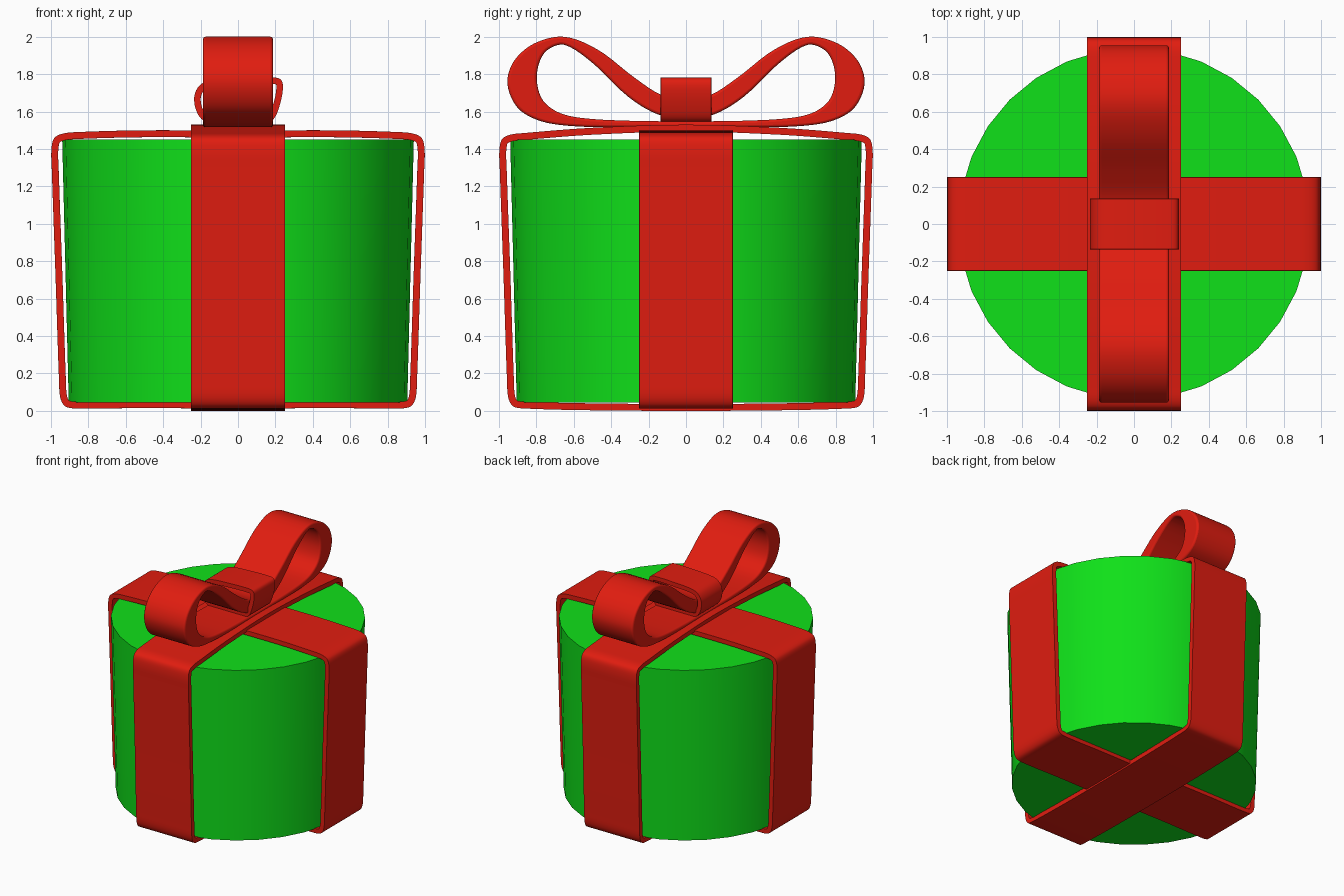
import bpy, bmesh, math
from mathutils import Vector

if "Cube" in bpy.data.objects:
    bpy.data.objects.remove(bpy.data.objects["Cube"])


def material(name, rgb):
    m = bpy.data.materials.new(name)
    m.diffuse_color = (*rgb, 1)
    m.use_nodes = True
    m.node_tree.nodes["Principled BSDF"].inputs["Base Color"].default_value = m.diffuse_color
    return m


RED = material("ribbon_red", (0.75, 0.012, 0.005))
GREEN = material("box_green", (0.005, 0.75, 0.01))


def finish(bm, name, mat, angle, bevel=0):
    bmesh.ops.recalc_face_normals(bm, faces=bm.faces[:])
    me = bpy.data.meshes.new(name)
    bm.to_mesh(me)
    bm.free()
    ob = bpy.data.objects.new(name, me)
    bpy.context.collection.objects.link(ob)
    me.materials.append(mat)
    if bevel:
        mod = ob.modifiers.new("soft_edges", 'BEVEL')
        mod.width, mod.segments = bevel, 3
        mod.limit_method, mod.angle_limit = 'ANGLE', math.radians(55)
    bpy.ops.object.select_all(action='DESELECT')
    ob.select_set(True)
    bpy.context.view_layer.objects.active = ob
    bpy.ops.object.shade_smooth_by_angle(angle=math.radians(angle))
    return ob


def mirrored(half):
    """Close a half outline that starts and ends on the centre line."""
    return half + [(-u, z) for u, z in half[-2:0:-1]]


def smooth_loop(points, steps=5):
    """Closed Hermite curve with chord-length tangents."""
    p = [Vector(q) for q in points]
    n = len(p)
    d = [(p[(i + 1) % n] - p[i]).length for i in range(n)]
    tan = [(p[(i + 1) % n] - p[i - 1]) / (d[i] + d[i - 1]) for i in range(n)]
    out = []
    for i in range(n):
        a, b = p[i], p[(i + 1) % n]
        ta, tb = tan[i] * d[i], tan[(i + 1) % n] * d[i]
        for s in range(steps):
            t = s / steps
            out.append(a * (2*t**3 - 3*t**2 + 1) + ta * (t**3 - 2*t**2 + t)
                       + b * (3*t**2 - 2*t**3) + tb * (t**3 - t**2))
    return out


def inset(loop, thickness):
    """Offset a counter-clockwise loop inwards."""
    res = []
    for i, q in enumerate(loop):
        t = (loop[(i + 1) % len(loop)] - loop[i - 1]).normalized()
        res.append(q + Vector((-t.y, t.x)) * thickness)
    return res


def band(name, outer, inner, half_width, along_y, bevel):
    """Flat strip bent around a closed loop in the xz or yz plane."""
    bm = bmesh.new()

    def ring(loop, w):
        return [bm.verts.new((w, q.x, q.y) if along_y else (q.x, w, q.y)) for q in loop]

    rings = [ring(outer, -half_width), ring(outer, half_width),
             ring(inner, half_width), ring(inner, -half_width)]
    n = len(outer)
    for k in range(4):
        a, b = rings[k], rings[(k + 1) % 4]
        for i in range(n):
            j = (i + 1) % n
            bm.faces.new((a[i], a[j], b[j], b[i]))
    return finish(bm, name, RED, 40, bevel)


# Gift box: slightly flared 32-sided drum
bm = bmesh.new()
bmesh.ops.create_cone(bm, cap_ends=True, segments=32, radius1=0.905, radius2=0.94, depth=1.405)
bmesh.ops.translate(bm, verts=bm.verts[:], vec=(0, 0, 0.7475))
finish(bm, "gift_box", GREEN, 40)


# Two wrapping ribbons crossing at top and bottom
def wrap(name, bottom, corner, top, along_y):
    half = [(0, bottom), (0.5, bottom + 0.003), (0.87, 0.013), (0.925, 0.025), (0.95, 0.07),
            (0.957, 0.16), (0.975, 0.7), (0.996, 1.3), (0.998, 1.39), (0.985, corner - 0.035),
            (0.945, corner - 0.01), (0.87, corner), (0.5, (corner + top) / 2 + 0.006), (0, top)]
    loop = smooth_loop(mirrored(half))
    band(name, loop, inset(loop, 0.037), 0.25, along_y, 0.01)


wrap("side_to_side_ribbon", 0.012, 1.49, 1.498, False)
wrap("front_to_back_ribbon", 0.0, 1.485, 1.53, True)

# Bow: two lobes, thicker at the outer ends
bow_outer = [(0, 1.512), (0.3, 1.515), (0.6, 1.522), (0.78, 1.55), (0.9, 1.62), (0.955, 1.75),
             (0.92, 1.87), (0.81, 1.965), (0.65, 2.0), (0.47, 1.93), (0.28, 1.785),
             (0.134, 1.69), (0, 1.66)]
bow_inner = [(0, 1.548), (0.3, 1.551), (0.55, 1.565), (0.68, 1.595), (0.765, 1.66), (0.797, 1.76),
             (0.785, 1.86), (0.74, 1.93), (0.65, 1.957), (0.5, 1.86), (0.31, 1.68),
             (0.15, 1.585), (0, 1.565)]
band("bow_loops", smooth_loop(mirrored(bow_outer)), smooth_loop(mirrored(bow_inner)),
     0.187, True, 0.014)

# Knot: small band around the middle of the bow
knot = [(0, 1.54), (0.14, 1.54), (0.19, 1.56), (0.222, 1.63), (0.24, 1.72), (0.232, 1.768),
        (0.195, 1.782), (0, 1.778), (-0.14, 1.768), (-0.2, 1.745), (-0.232, 1.69),
        (-0.228, 1.62), (-0.195, 1.56), (-0.14, 1.54)]
loop = smooth_loop(knot)
band("bow_knot", loop, inset(loop, 0.035), 0.135, False, 0.01)
